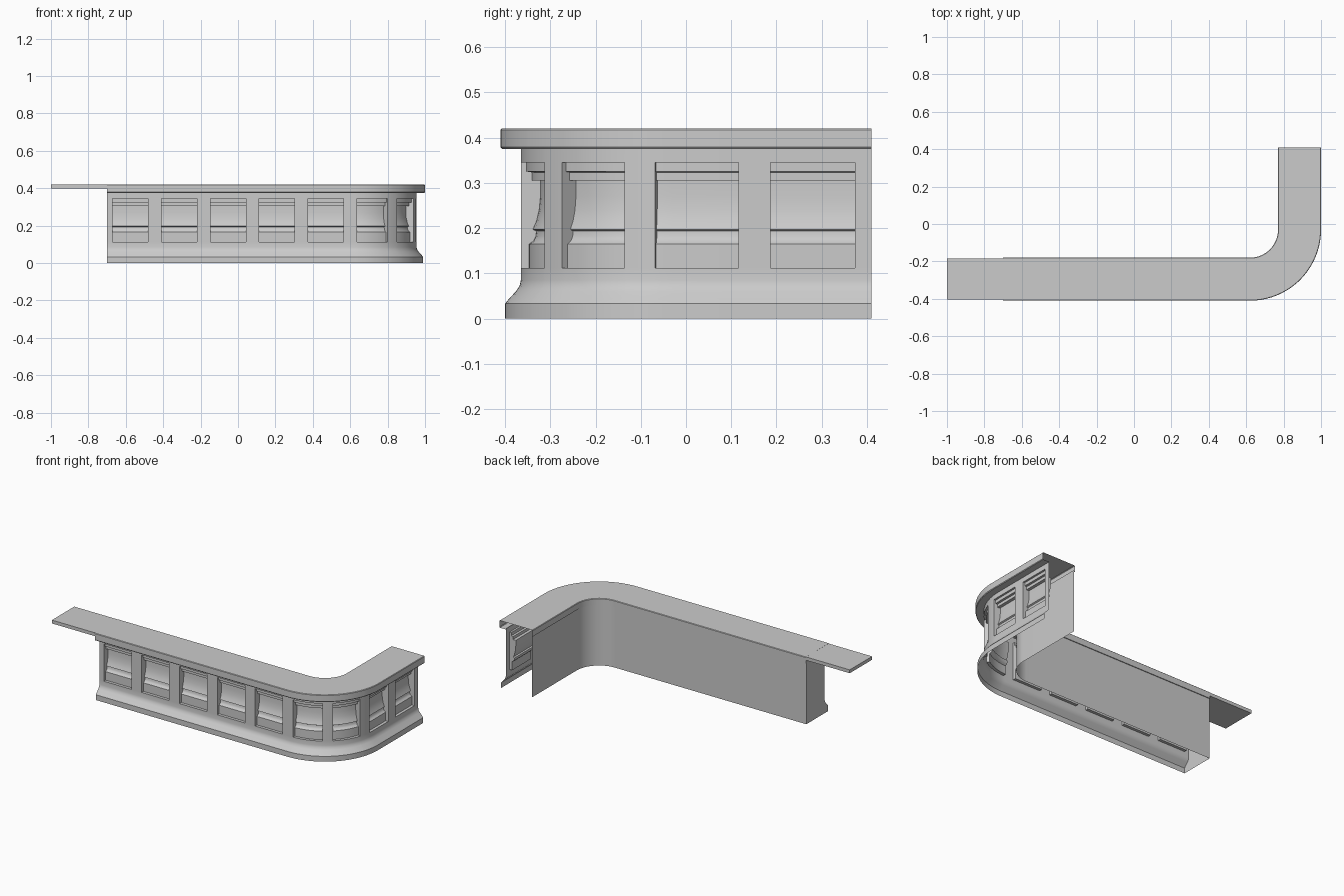
import bpy, bmesh, math

if "Cube" in bpy.data.objects:
    bpy.data.objects.remove(bpy.data.objects["Cube"])

CX, CY = 0.62, -0.03          # corner centre
R = 0.335                     # radius of the front panel in the corner
X0, Y1 = -0.70, 0.41          # ends of the counter
L1 = CX - X0
ARC = R * math.pi / 2
S_END = L1 + ARC + (Y1 - CY)

# windows as start/end distances along the front panel
WINDOWS = [(0.03 + 0.261 * i, 0.22 + 0.261 * i) for i in range(5)]
WINDOWS += [(1.335, 1.51), (1.572, 1.738), (1.808, 1.992), (2.063, 2.25)]


def point(s, r, z):
    """Point at distance s along the L path, r out from the corner centre."""
    if s <= L1:
        return (X0 + s, CY - r, z)
    if s >= L1 + ARC:
        return (CX + r, CY + s - L1 - ARC, z)
    a = (s - L1) / R
    return (CX + r * math.sin(a), CY - r * math.cos(a), z)


# shared sample positions: window edges plus fine steps round the corner
STEPS = {0.0, L1, L1 + ARC, S_END}
STEPS |= {L1 + ARC * i / 20 for i in range(21)}
STEPS |= {s for w in WINDOWS for s in w}
STEPS = sorted({round(s, 5) for s in STEPS})


def sweep(bm, profile, s0=0.0, s1=S_END):
    ss = [s for s in STEPS if s0 - 1e-4 <= s <= s1 + 1e-4]
    rows = [[bm.verts.new(point(s, r, z)) for r, z in profile] for s in ss]
    for a, b in zip(rows, rows[1:]):
        for j in range(len(profile) - 1):
            bm.faces.new((a[j], b[j], b[j + 1], a[j + 1]))


def cap(bm, profile, s, flip=False):
    vs = [bm.verts.new(point(s, r, z)) for r, z in profile]
    bm.faces.new(vs[::-1] if flip else vs)


def finish(bm, name):
    bmesh.ops.remove_doubles(bm, verts=bm.verts[:], dist=0.0002)
    me = bpy.data.meshes.new(name)
    bm.to_mesh(me)
    bm.free()
    ob = bpy.data.objects.new(name, me)
    bpy.context.collection.objects.link(ob)
    bpy.ops.object.select_all(action='DESELECT')
    ob.select_set(True)
    bpy.context.view_layer.objects.active = ob
    bpy.ops.object.shade_smooth_by_angle(angle=math.radians(30))
    return ob


ZB, ZT = 0.112, 0.345         # window bottom and top
base = [(0.37, 0), (0.37, 0.033), (0.362, 0.043), (0.346, 0.06),
        (0.338, 0.072), (R, 0.085), (R, ZB)]
header = [(R, ZT), (R, 0.38)]
# recessed panel, bottom to top, with sill ledge and stepped head moulding
niche = [(R, ZB), (R - 0.018, ZB), (R - 0.018, 0.165), (R - 0.028, 0.172),
         (R - 0.033, 0.182), (R - 0.034, 0.193), (R - 0.026, 0.197),
         (R - 0.034, 0.215), (R - 0.040, 0.24), (R - 0.043, 0.27),
         (R - 0.043, 0.305), (R - 0.024, 0.305), (R - 0.024, 0.323),
         (R - 0.012, 0.325), (R - 0.012, ZT), (R, ZT)]

# front panel with recessed windows
bm = bmesh.new()
sweep(bm, base)
sweep(bm, header)
prev = 0.0
for a, b in WINDOWS + [(S_END, None)]:
    sweep(bm, [(R, ZB), (R, ZT)], prev, a)
    if b:
        sweep(bm, niche, a, b)
        cap(bm, niche, a, True)
        cap(bm, niche, b)
        prev = b
# closed left end
cap(bm, base + header + [(0.155, 0.38), (0.155, 0)], 0, True)
finish(bm, "counter_front")

# plain back wall
bm = bmesh.new()
sweep(bm, [(0.155, 0.39), (0.155, 0)])
finish(bm, "counter_back")

# overhanging counter top
top = [(R, 0.375), (0.377, 0.375), (0.38, 0.379), (0.38, 0.417), (0.377, 0.42),
       (0.153, 0.42), (0.15, 0.417), (0.15, 0.38), (0.155, 0.38)]
bm = bmesh.new()
sweep(bm, top)
cap(bm, top, 0, True)
finish(bm, "counter_top")

# lift-up flap on the left
bpy.ops.mesh.primitive_cube_add(size=1, location=(-0.85, -0.294, 0.409))
flap = bpy.context.object
flap.name = "counter_flap"
flap.scale = (0.30, 0.22, 0.021)
